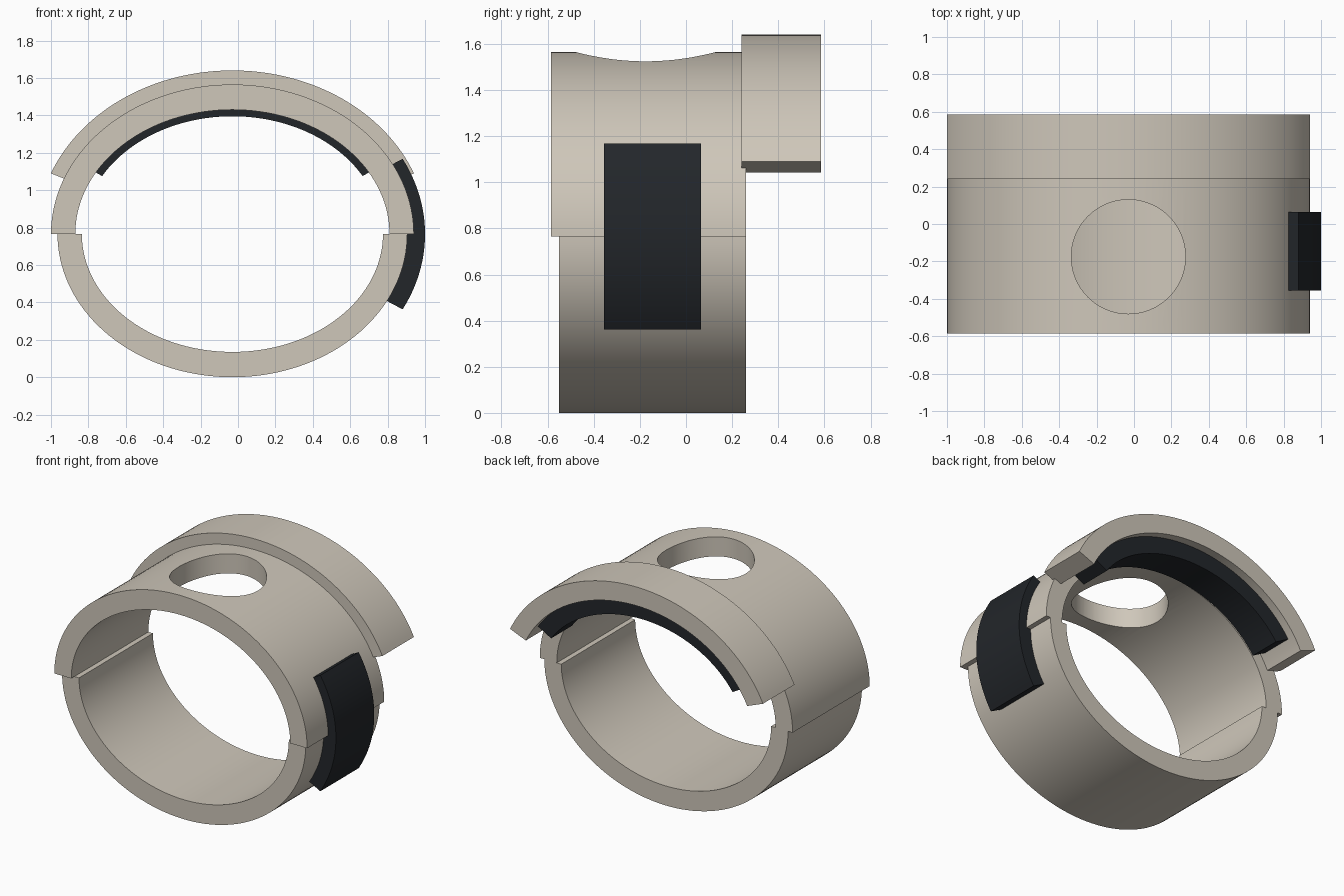
import bpy, bmesh
from math import cos, sin, radians

if "Cube" in bpy.data.objects:
    bpy.data.objects.remove(bpy.data.objects["Cube"])

CX, CZ = -0.03, 0.765   # shared centre of all the elliptical arcs


def material(name, colour):
    m = bpy.data.materials.new(name)
    m.diffuse_color = colour
    m.use_nodes = True
    m.node_tree.nodes["Principled BSDF"].inputs["Base Color"].default_value = m.diffuse_color
    return m


SHELL = material("warm_grey", (0.62, 0.57, 0.49, 1))
DARK = material("black_pad", (0.016, 0.019, 0.023, 1))


def smooth(ob):
    bpy.ops.object.select_all(action='DESELECT')
    ob.select_set(True)
    bpy.context.view_layer.objects.active = ob
    bpy.ops.object.shade_smooth_by_angle(angle=radians(30))


def arc(name, outer, inner, a0, a1, y0, y1, mat, n=72):
    """Elliptical arc band with a rectangular section, running along y."""
    bm = bmesh.new()
    rings = []
    for i in range(n + 1):
        t = radians(a0 + (a1 - a0) * i / n)
        rings.append([bm.verts.new((CX + r[0] * cos(t), y, CZ + r[1] * sin(t)))
                      for r, y in ((outer, y0), (outer, y1), (inner, y1), (inner, y0))])
    for a, b in zip(rings, rings[1:]):
        for k in range(4):
            j = (k + 1) % 4
            bm.faces.new((a[k], a[j], b[j], b[k]))
    bm.faces.new(rings[0])
    bm.faces.new(rings[-1][::-1])
    bmesh.ops.recalc_face_normals(bm, faces=bm.faces[:])
    me = bpy.data.meshes.new(name)
    bm.to_mesh(me)
    bm.free()
    me.materials.append(mat)
    ob = bpy.data.objects.new(name, me)
    bpy.context.collection.objects.link(ob)
    return ob


# Half shells
upper = arc("upper_shell", (0.97, 0.80), (0.84, 0.665), 0, 180, -0.585, 0.26, SHELL)
lower = arc("lower_shell", (0.935, 0.765), (0.805, 0.63), 180, 360, -0.55, 0.26, SHELL)

# Raised rear band and the pad lining it
band = arc("rear_band", (1.045, 0.875), (0.915, 0.745), 21.8, 158.2, 0.24, 0.585, SHELL)
lining = arc("rear_band_pad", (0.917, 0.747), (0.80, 0.63), 29.5, 150.5, 0.30, 0.527, DARK)

# Pad bridging the seam on the right side
side = arc("side_pad", (1.03, 0.86), (0.915, 0.745), -27.9, 27.9, -0.355, 0.065, DARK, 32)

# Round opening in the top of the upper shell
bpy.ops.mesh.primitive_cylinder_add(vertices=96, radius=0.305, depth=0.8,
                                    location=(CX, -0.175, 1.6))
cutter = bpy.context.object
cutter.name = "hole_cutter"
cutter.hide_render = True
mod = upper.modifiers.new("hole", 'BOOLEAN')
mod.operation = 'DIFFERENCE'
mod.solver = 'EXACT'
mod.object = cutter
bpy.context.view_layer.objects.active = upper
bpy.ops.object.modifier_apply(modifier=mod.name)
bpy.data.objects.remove(cutter)

for ob in (upper, lower, band, lining, side):
    smooth(ob)
